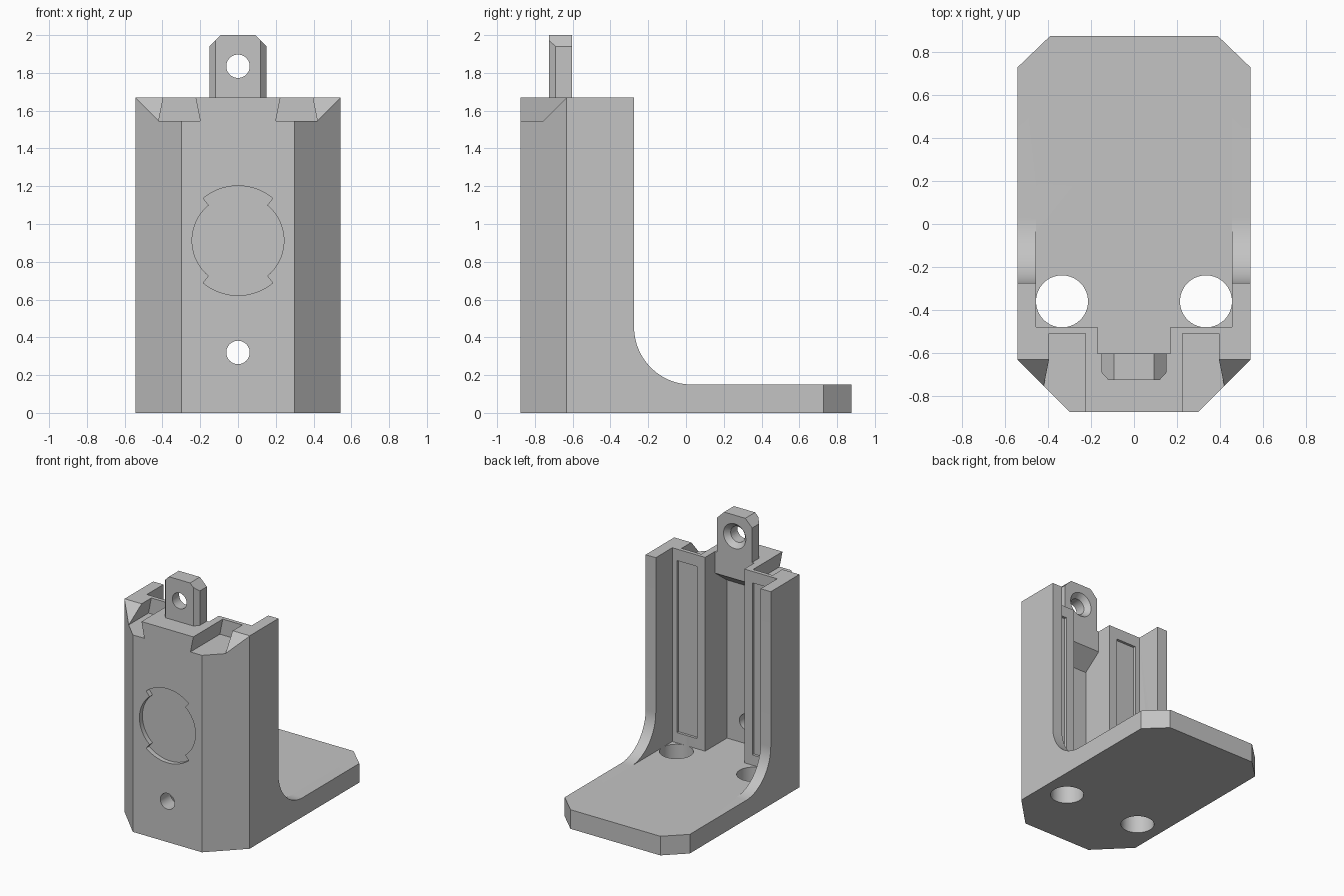
import bpy, bmesh, math
from mathutils import Vector

cube = bpy.data.objects.get("Cube")
if cube:
    bpy.data.objects.remove(cube, do_unlink=True)

gray = bpy.data.materials.new("plain_gray")
gray.use_nodes = True
COLOR = (0.55, 0.55, 0.55, 1)
gray.diffuse_color = COLOR
gray.node_tree.nodes["Principled BSDF"].inputs["Base Color"].default_value = COLOR


def prism(name, pts, axis, lo, hi, end_scale=1.0):
    """Extrude a 2D outline along an axis; end_scale tapers the far end about its middle."""
    mid = sum((Vector(p) for p in pts), Vector((0, 0))) / len(pts)

    def place(p, t):
        a, b = p
        return {"x": (t, a, b), "y": (a, t, b), "z": (a, b, t)}[axis]

    bm = bmesh.new()
    near = [bm.verts.new(place(p, lo)) for p in pts]
    far = [bm.verts.new(place(mid + (Vector(p) - mid) * end_scale, hi)) for p in pts]
    bm.faces.new(near)
    bm.faces.new(far)
    n = len(pts)
    for i in range(n):
        j = (i + 1) % n
        bm.faces.new((near[i], near[j], far[j], far[i]))
    bmesh.ops.recalc_face_normals(bm, faces=bm.faces)
    mesh = bpy.data.meshes.new(name)
    bm.to_mesh(mesh)
    bm.free()
    mesh.materials.append(gray)
    obj = bpy.data.objects.new(name, mesh)
    bpy.context.collection.objects.link(obj)
    return obj


def rect(a0, a1, b0, b1):
    return [(a0, b0), (a1, b0), (a1, b1), (a0, b1)]


def circle(a, b, r, n=64):
    return [(a + r * math.cos(math.tau * i / n), b + r * math.sin(math.tau * i / n)) for i in range(n)]


def combine(target, tool, operation="DIFFERENCE"):
    tool.hide_render = True
    mod = target.modifiers.new(operation, "BOOLEAN")
    mod.operation = operation
    mod.solver = "EXACT"
    mod.object = tool
    bpy.ops.object.select_all(action="DESELECT")
    bpy.context.view_layer.objects.active = target
    target.select_set(True)
    bpy.ops.object.modifier_apply(modifier=mod.name)
    bpy.data.objects.remove(tool, do_unlink=True)


def mirrored(pts, side):
    return [(side * a, b) for a, b in pts]


def span(side, a, b):
    return sorted((side * a, side * b))


TOP, BASE, W = 1.67, 0.15, 0.543

# Body block with chamfered corners
right = [(0.30, -0.875), (W, -0.632), (W, 0.728), (0.39, 0.875)]
body = prism("bracket_body", right + mirrored(right[::-1], -1), "z", 0, TOP)

# Open space above the base plate, with rounded side gussets
R = 0.305
arc = [(0.03 - R * math.sin(t), BASE + R - R * math.cos(t))
       for t in (math.pi / 2 * i / 24 for i in range(25))]
combine(body, prism("rear_space", [(1, BASE)] + arc + [(-0.275, 2), (1, 2)], "x", -1, 1))

# Inner bay between the side walls
combine(body, prism("inner_bay", rect(-0.48, 1, BASE, 2), "x", -0.455, 0.455))

# Centre channel, closed above by a sloping overhang
channel = [(-0.75, BASE), (-0.4, BASE), (-0.4, 2), (-0.603, 2), (-0.603, 1.5), (-0.75, 1.39)]
combine(body, prism("centre_channel", channel, "x", -0.17, 0.17))

for side in (-1, 1):
    # Dovetail notch in the top, open to the front
    dovetail = [(0.20, 1.545), (0.42, 1.545), (0.388, 1.705), (0.232, 1.705)]
    combine(body, prism("dovetail", mirrored(dovetail, side), "y", -1, -0.51))
    # Sloped outer corner beside the notch
    slope = [(-0.59, 1.71), (-1, 1.71), (-1, 1.545), (-0.755, 1.545)]
    combine(body, prism("corner_slope", slope, "x", *span(side, 0.35, 0.7)))
    # Shallow recessed panel on the inner wall
    lo, hi = span(side, 0.24, 0.415)
    combine(body, prism("panel", rect(lo, hi, 0.23, 1.58), "y", -0.5, -0.4))
    # Mounting hole through the base
    combine(body, prism("base_hole", circle(side * 0.335, -0.36, 0.121), "z", -0.1, 0.5))

# Round front recess, wider at top and bottom
outline = []
for centre, half, r in ((90, 39.5, 0.29), (180, 50.5, 0.243), (270, 39.5, 0.29), (360, 50.5, 0.243)):
    for i in range(21):
        t = math.radians(centre - half + 2 * half * i / 20)
        outline.append((r * math.cos(t), 0.912 + r * math.sin(t)))
combine(body, prism("front_recess", outline, "y", -1, -0.838))

# Small lower hole through the front wall
combine(body, prism("front_hole", circle(0, 0.32, 0.062, 48), "y", -1, -0.65))

# Upright tab with chamfered edges
half = [(0.12, -0.725), (0.152, -0.69), (0.152, -0.603)]
tab = prism("top_tab", half + mirrored(half[::-1], -1), "z", 1.6, 2)
for side in (-1, 1):
    corner = [(0.092, 2.0), (0.152, 1.94), (0.3, 1.94), (0.3, 2.1), (0.092, 2.1)]
    combine(tab, prism("tab_corner", mirrored(corner, side), "y", -1, -0.4))

# Countersunk hole in the tab
combine(tab, prism("tab_hole", circle(0, 1.835, 0.062, 48), "y", -1, -0.4))
combine(tab, prism("countersink", circle(0, 1.835, 0.098, 48), "y", -0.602, -0.645, 0.6))
combine(body, tab, "UNION")

# Smooth the round walls while keeping edges sharp
bpy.ops.object.select_all(action="DESELECT")
body.select_set(True)
bpy.context.view_layer.objects.active = body
bpy.ops.object.shade_smooth_by_angle(angle=math.radians(20))
